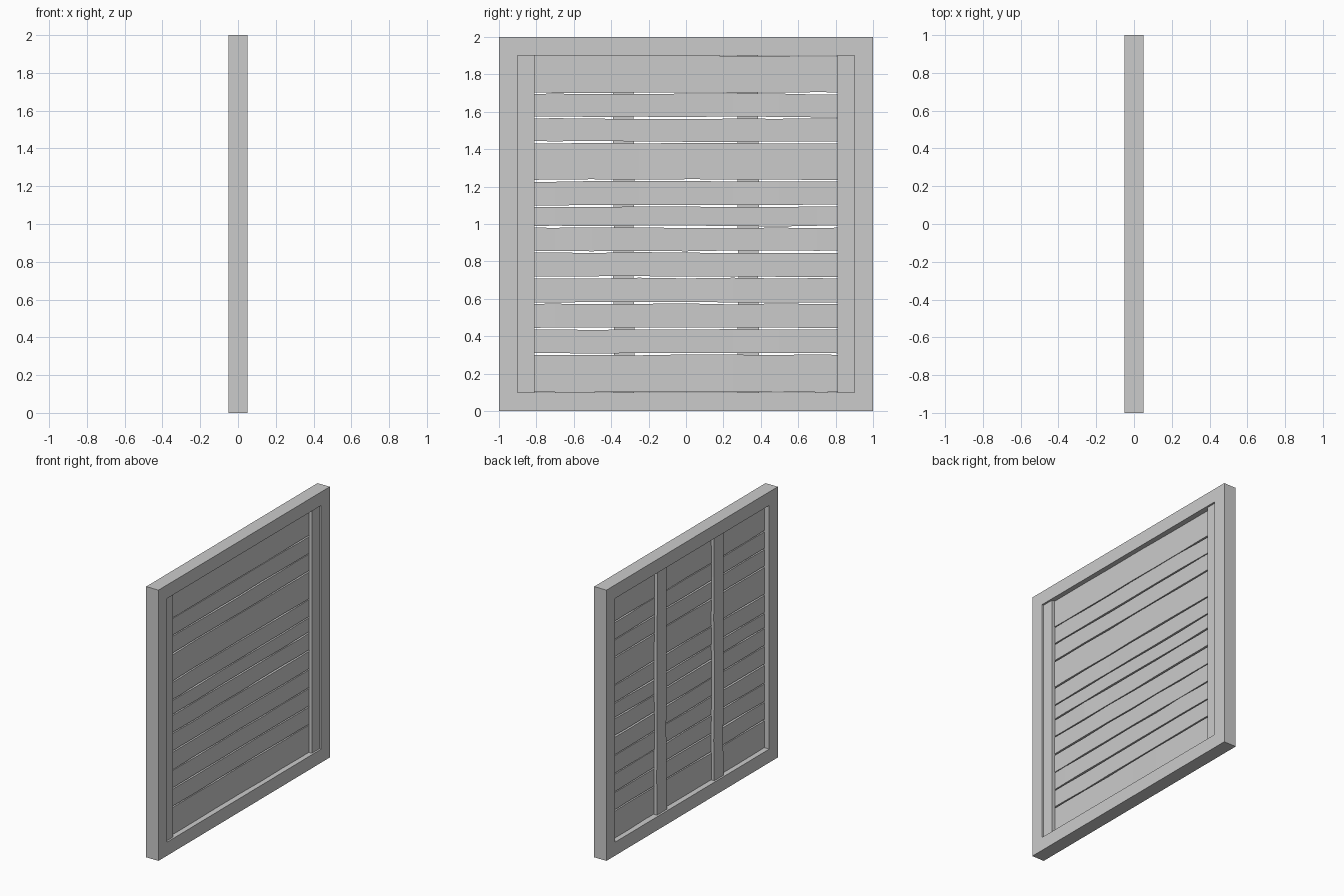
import bpy, bmesh, random

if "Cube" in bpy.data.objects:
    bpy.data.objects.remove(bpy.data.objects["Cube"])

random.seed(7)


def make_object(name, bm):
    bmesh.ops.recalc_face_normals(bm, faces=bm.faces)
    mesh = bpy.data.meshes.new(name)
    bm.to_mesh(mesh)
    bm.free()
    obj = bpy.data.objects.new(name, mesh)
    bpy.context.collection.objects.link(obj)
    return obj


def loft(name, rings, closed=False):
    """Skin a row of four-point sections, capped or joined into a loop."""
    bm = bmesh.new()
    rows = [[bm.verts.new(p) for p in ring] for ring in rings]
    pairs = list(zip(rows, rows[1:]))
    if closed:
        pairs.append((rows[-1], rows[0]))
    else:
        bm.faces.new(rows[0])
        bm.faces.new(rows[-1])
    for a, b in pairs:
        for i in range(4):
            j = (i + 1) % 4
            bm.faces.new((a[i], a[j], b[j], b[i]))
    return make_object(name, bm)


def jitter(amount):
    return random.uniform(-amount, amount)


# Outer frame: one square ring
T, W = 0.05, 0.1
corners = [(-1, -1), (1, -1), (1, 1), (-1, 1)]
loft("outer_frame", [[(-T, sy, 1 + sz), (T, sy, 1 + sz),
                      (T, sy * (1 - W), 1 + sz * (1 - W)),
                      (-T, sy * (1 - W), 1 + sz * (1 - W))]
                     for sy, sz in corners], closed=True)

# Side strips covering the plank ends
for side, s in (("left", -1), ("right", 1)):
    loft("side_strip_" + side,
         [[(0.012, s * 0.81, z), (0.036, s * 0.81, z),
           (0.036, s * 0.905, z), (0.012, s * 0.905, z)] for z in (0.095, 1.905)])

# Horizontal planks with uneven hand-cut edges
gaps = [0.103, 0.305, 0.441, 0.577, 0.715, 0.852, 0.985,
        1.096, 1.232, 1.437, 1.568, 1.699, 1.899]
stations = [-0.9, -0.7, -0.5, -0.25, 0, 0.25, 0.5, 0.7, 0.9]
for n, (low, high) in enumerate(zip(gaps, gaps[1:])):
    rings = []
    half_low = 0 if n == 0 else 0.0045
    half_high = 0 if n == len(gaps) - 2 else 0.0045
    for y in stations:
        bottom = low + half_low + jitter(0.003)
        top = high - half_high + jitter(0.003)
        dx = jitter(0.0015)
        rings.append([(-0.012 + dx, y, bottom), (0.013 + dx, y, bottom),
                      (0.013 + dx, y, top), (-0.012 + dx, y, top)])
    loft("plank_%02d" % (n + 1), rings)

# Two upright battens across the back
for side, s in (("left", -1), ("right", 1)):
    rings = []
    for k in range(7):
        z = 0.1 + 1.8 * k / 6
        y0 = s * 0.333 - 0.055 + jitter(0.004)
        y1 = s * 0.333 + 0.055 + jitter(0.004)
        dx = jitter(0.0015)
        rings.append([(-0.035 + dx, y0, z), (-0.035 + dx, y1, z),
                      (-0.011, y1, z), (-0.011, y0, z)])
    loft("back_batten_" + side, rings)
